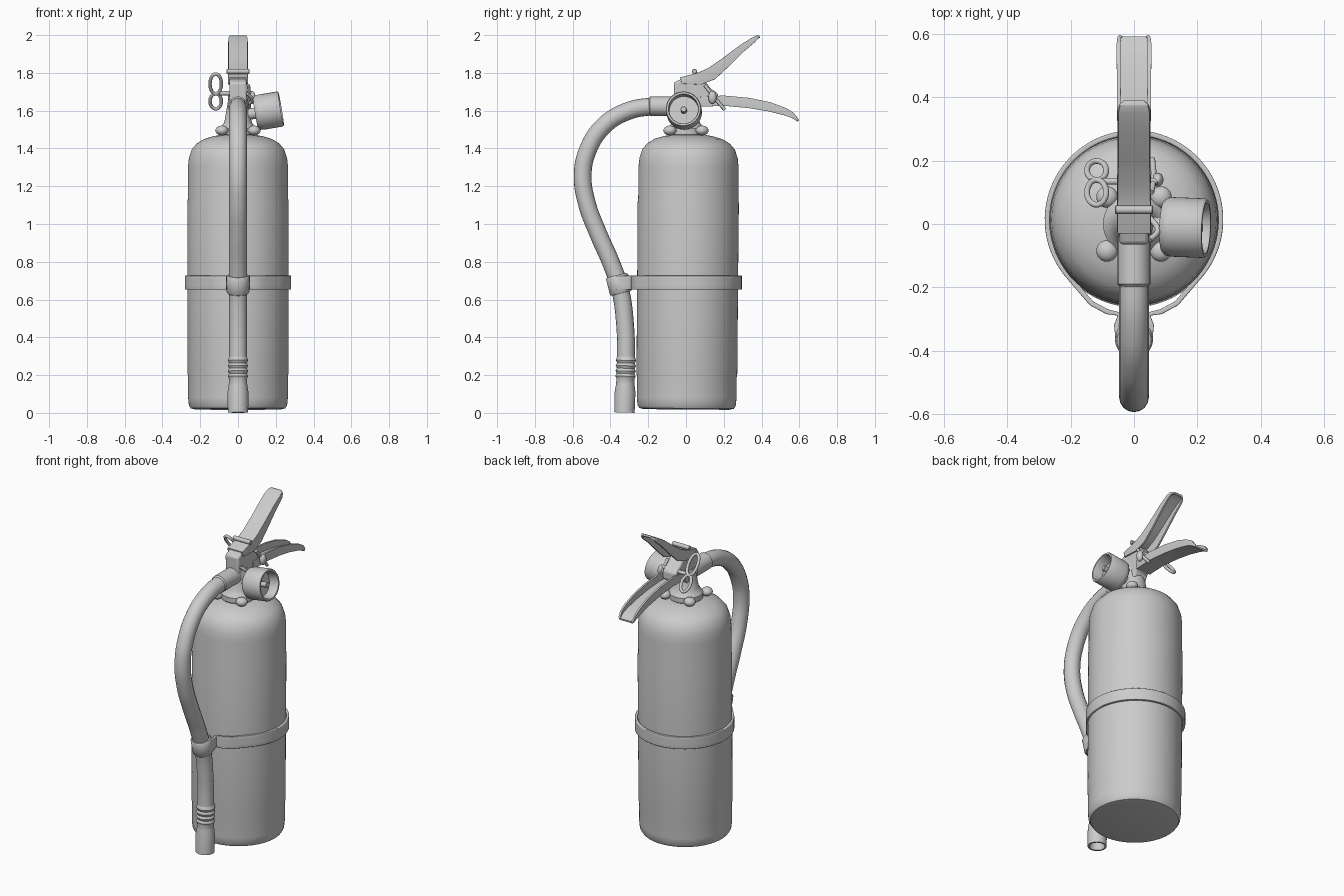
import bpy, bmesh, math
from mathutils import Vector

old = bpy.data.objects.get("Cube")
if old:
    bpy.data.objects.remove(old, do_unlink=True)

grey = bpy.data.materials.new("plain_grey")
grey.use_nodes = True
grey.diffuse_color = (0.6, 0.6, 0.6, 1)
grey.node_tree.nodes["Principled BSDF"].inputs["Base Color"].default_value = (0.6, 0.6, 0.6, 1)


def finish(ob, angle=40):
    ob.data.materials.clear()
    ob.data.materials.append(grey)
    bpy.ops.object.select_all(action='DESELECT')
    ob.select_set(True)
    bpy.context.view_layer.objects.active = ob
    bpy.ops.object.shade_smooth_by_angle(angle=math.radians(angle))
    return ob


def from_bmesh(name, bm):
    bmesh.ops.remove_doubles(bm, verts=bm.verts, dist=1e-5)
    bmesh.ops.recalc_face_normals(bm, faces=bm.faces)
    me = bpy.data.meshes.new(name)
    bm.to_mesh(me)
    bm.free()
    ob = bpy.data.objects.new(name, me)
    bpy.context.collection.objects.link(ob)
    return ob


def solidify(ob, thickness, offset=0):
    mod = ob.modifiers.new("Thickness", 'SOLIDIFY')
    mod.thickness, mod.offset = thickness, offset


def bevel(ob, width):
    mod = ob.modifiers.new("Round", 'BEVEL')
    mod.width, mod.segments, mod.limit_method = width, 3, 'ANGLE'


def lathe(name, profile, origin=(0, 0, 0), axis=(0, 0, 1), steps=48):
    """Spin (radius, height) points round an axis."""
    bm = bmesh.new()
    vs = [bm.verts.new((r, 0, h)) for r, h in profile]
    edges = [bm.edges.new(p) for p in zip(vs, vs[1:])]
    bmesh.ops.spin(bm, geom=vs + edges, cent=(0, 0, 0), axis=(0, 0, 1),
                   angle=math.tau, steps=steps)
    ob = from_bmesh(name, bm)
    ob.location = origin
    ob.rotation_euler = Vector(axis).to_track_quat('Z', 'Y').to_euler()
    return finish(ob)


def rod(name, start, end, radius):
    a, b = Vector(start), Vector(end)
    n = (b - a).length
    return lathe(name, [(0, 0), (radius * .8, 0), (radius, radius * .2), (radius, n - radius * .2),
                        (radius * .8, n), (0, n)], a, b - a, 24)


def tube(name, points, radius, closed=False):
    """Sweep a round section along a smooth path."""
    cu = bpy.data.curves.new(name, 'CURVE')
    cu.dimensions = '3D'
    cu.bevel_depth, cu.bevel_resolution, cu.resolution_u = radius, 6, 10
    cu.use_fill_caps = not closed
    sp = cu.splines.new('BEZIER')
    sp.bezier_points.add(len(points) - 1)
    sp.use_cyclic_u = closed
    for bp, p in zip(sp.bezier_points, points):
        bp.co = p
        bp.handle_left_type = bp.handle_right_type = 'AUTO'
    ob = bpy.data.objects.new(name, cu)
    bpy.context.collection.objects.link(ob)
    bpy.ops.object.select_all(action='DESELECT')
    ob.select_set(True)
    bpy.context.view_layer.objects.active = ob
    bpy.ops.object.convert(target='MESH')
    return finish(bpy.context.view_layer.objects.active)


def channel(name, spine, side):
    """U-shaped lever: spine points are (y, z, half width, flange depth)."""
    bm = bmesh.new()
    rows = []
    for i, (y, z, w, d) in enumerate(spine):
        a, b = spine[max(i - 1, 0)], spine[min(i + 1, len(spine) - 1)]
        t = Vector((b[0] - a[0], b[1] - a[1])).normalized()
        oy, oz = y - t.y * d * side, z + t.x * d * side
        rows.append([bm.verts.new(p) for p in
                     ((-w, oy, oz), (-w, y, z), (w, y, z), (w, oy, oz))])
    for r, s in zip(rows, rows[1:]):
        for k in range(3):
            bm.faces.new((r[k], r[k + 1], s[k + 1], s[k]))
    ob = from_bmesh(name, bm)
    solidify(ob, 0.012)
    bevel(ob, 0.005)
    return finish(ob)


def ball(name, centre, scale):
    bm = bmesh.new()
    bmesh.ops.create_uvsphere(bm, u_segments=24, v_segments=12, radius=1)
    bmesh.ops.scale(bm, vec=scale, verts=bm.verts)
    bmesh.ops.translate(bm, vec=centre, verts=bm.verts)
    return finish(from_bmesh(name, bm))


# Cylinder, leaning back very slightly, with a faint label step
cylinder = lathe("cylinder", [
    (0, .018), (.225, .018), (.25, .024), (.26, .04), (.264, .08), (.264, .19), (.267, .21),
    (.267, .7), (.268, 1.11), (.265, 1.14), (.265, 1.3), (.26, 1.35), (.245, 1.395), (.22, 1.425),
    (.18, 1.45), (.13, 1.465), (.09, 1.472), (0, 1.472)], (0, .003, 0), (0, .008, 1), 96)

# Collar, clamp lugs and valve neck
lathe("neck_collar", [(0, 1.46), (.085, 1.46), (.098, 1.475), (.098, 1.505), (.085, 1.52),
                      (.072, 1.54), (.062, 1.6), (.052, 1.66), (0, 1.66)])
for sx in (-1, 1):
    for sy in (-1, 1):
        ball("collar_lug", (sx * .085, sy * .085, 1.495), (.034, .034, .026))

# Valve head, a rounded block cut to the side outline
bm = bmesh.new()
outline = [(-.06, 1.6), (-.065, 1.75), (.01, 1.78), (.05, 1.8), (.12, 1.725), (.17, 1.69),
           (.17, 1.635), (.07, 1.62), (.05, 1.58)]
face = bm.faces.new([bm.verts.new((-.046, y, z)) for y, z in outline])
ext = bmesh.ops.extrude_face_region(bm, geom=[face])
bmesh.ops.translate(bm, vec=(.092, 0, 0),
                    verts=[g for g in ext["geom"] if isinstance(g, bmesh.types.BMVert)])
head = from_bmesh("valve_head", bm)
bevel(head, .012)
finish(head)

# Squeeze lever opens downward, carry handle opens upward
channel("squeeze_lever", [(-.03, 1.772, .048, .03), (.06, 1.795, .048, .06), (.12, 1.822, .047, .065),
                          (.2, 1.877, .046, .05), (.29, 1.945, .046, .035), (.35, 1.982, .046, .025),
                          (.374, 1.994, .04, .015), (.388, 1.992, .026, .008)], -1)
channel("carry_handle", [(.08, 1.625, .046, .05), (.2, 1.63, .046, .05), (.33, 1.618, .047, .05),
                         (.44, 1.6, .048, .045), (.52, 1.58, .049, .035), (.56, 1.566, .049, .025),
                         (.585, 1.55, .046, .012), (.592, 1.546, .04, .006)], 1)
rod("lever_pivot", (-.06, .045, 1.808), (.06, .045, 1.808), .013)

# Hose with its coupling and nozzle
tube("hose", [(0, y, z) for y, z in (
    (-.05, 1.62), (-.18, 1.622), (-.32, 1.593), (-.44, 1.515), (-.52, 1.39), (-.547, 1.26),
    (-.525, 1.11), (-.465, .95), (-.395, .79), (-.35, .66), (-.322, .46), (-.318, .28),
    (-.326, .09))], .047)
rod("hose_coupling", (0, -.2, 1.623), (0, -.03, 1.623), .052)
ribs = [(.047 + .007 * (k % 2), .18 + .014 * k) for k in range(8)]
lathe("nozzle", [(0, .07), (.04, .07), (.044, .002), (.054, .002), (.055, .11), (.049, .15)]
      + ribs + [(.046, .3)], (0, -.326, 0), (0, .03, 1), 32)

# Strap round the cylinder, drawn forward to the hose clamp
arc = [(.274 * math.cos(a), .014 + .274 * math.sin(a))
       for a in (math.radians(-42 + 4.41 * i) for i in range(61))]
lead = [(.05, -.37), (.055, -.32), (.045, -.285), (.085, -.277), (.135, -.25)]
path = lead + arc + [(-x, y) for x, y in reversed(lead)]
bm = bmesh.new()
rows = [[bm.verts.new((x, y, z)) for z in (.652, .675, .71, .727)] for x, y in path]
for r, s in zip(rows, rows[1:]):
    for k in range(3):
        bm.faces.new((r[k], s[k], s[k + 1], r[k + 1]))
strap = from_bmesh("strap", bm)
solidify(strap, .016)
bevel(strap, .004)
finish(strap)
lathe("hose_clamp", [(.046, 0), (.054, 0), (.06, .008), (.06, .09), (.054, .098), (.046, .098)],
      (0, -.343, .633), (0, -.25, 1), 32)

# Pressure gauge: hollow cup with a centre post on a short stem
gauge_axis = Vector((.985, -.04, .165)).normalized()
base = Vector((.093, -.008, 1.587))
lathe("pressure_gauge", [(0, 0), (.08, 0), (.091, .01), (.094, .03), (.094, .13), (.09, .137),
                         (.08, .137), (.077, .128), (.077, .075), (0, .075)], base, gauge_axis)
rod("gauge_post", base + gauge_axis * .07, base + gauge_axis * .125, .016)
rod("gauge_stem", (.02, -.008, 1.575), base + gauge_axis * .02, .03)

# Safety pin with a two-loop pull ring lying on a slope
slope = Vector((0, .6, -.8))
centre = Vector((-.118, .13, 1.702))


def loop(name, start, end, w):
    mid, half = (start + end) / 2, (end - start) / 2
    ring = [centre + slope * (mid + half * math.cos(t)) + Vector((w * math.sin(t), 0, 0))
            for t in (math.tau * k / 12 for k in range(12))]
    tube(name, ring, .009, True)


loop("pull_ring_upper", -.115, .015, .03)
loop("pull_ring_lower", .015, .115, .03)
rod("safety_pin", (-.1, .135, 1.692), (.075, .135, 1.692), .011)
ball("pin_tip", (.075, .14, 1.67), (.018, .022, .034))
tube("pin_retainer", [(.055, .1, 1.735), (.062, .15, 1.67), (.058, .205, 1.605)], .009)
tube("seal_tie", [(.05, -.05, 1.69), (.075, -.02, 1.66), (.05, .02, 1.63)], .009)
